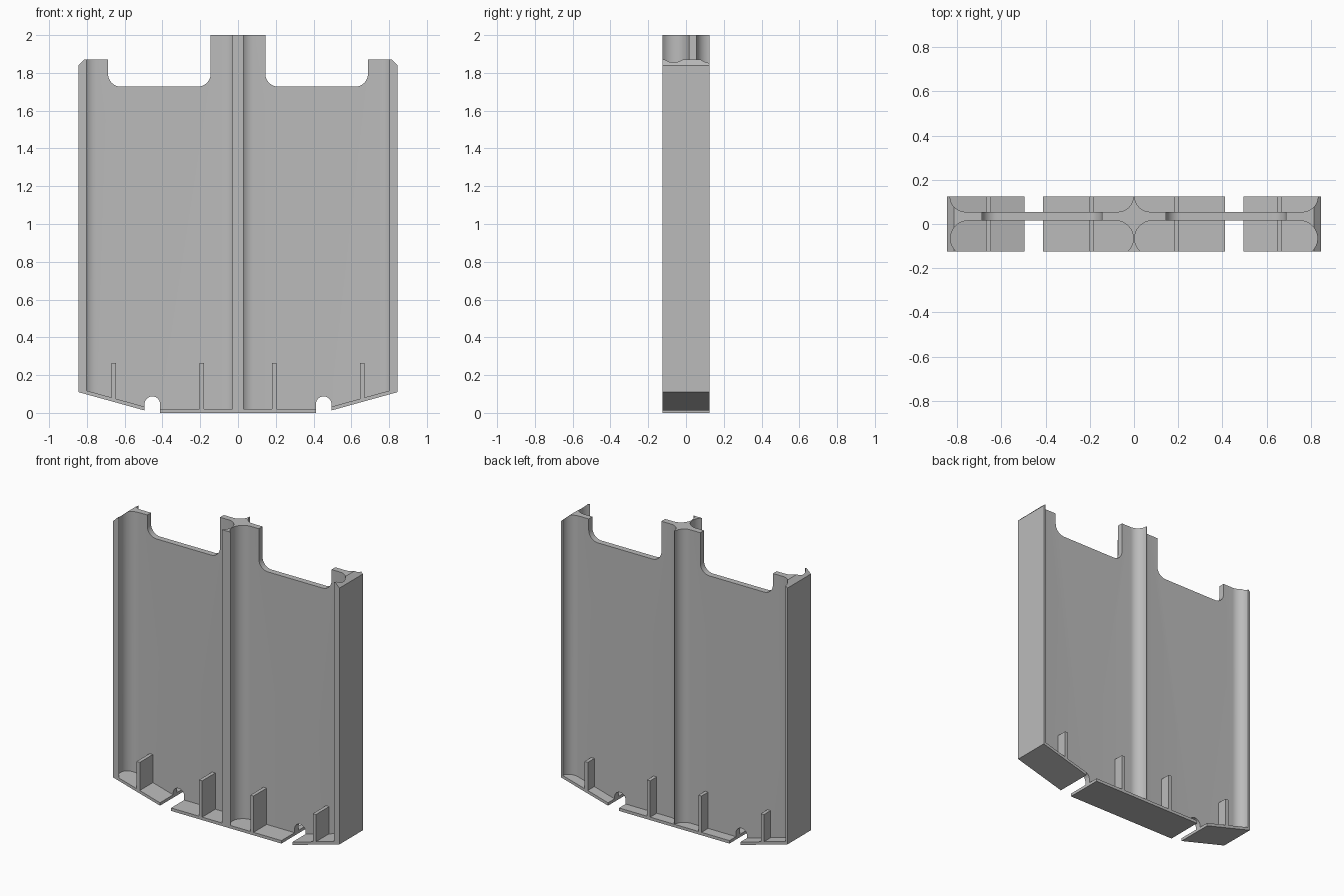
import bpy
import bmesh
from math import cos, sin, radians

cube = bpy.data.objects.get("Cube")
if cube:
    bpy.data.objects.remove(cube, do_unlink=True)

grey = bpy.data.materials.new("plain grey")
grey.use_nodes = True
colour = (0.5, 0.5, 0.5, 1)
grey.diffuse_color = colour
grey.node_tree.nodes["Principled BSDF"].inputs["Base Color"].default_value = colour

DEPTH = 0.125    # half depth
WIDTH = 0.845    # half width
FLOOR = 0.02     # floor thickness


def arc(cx, cy, r, start, end, steps=12):
    angles = [radians(start + (end - start) * i / steps) for i in range(steps + 1)]
    return [(cx + r * cos(a), cy + r * sin(a)) for a in angles]


def mirrored(half):
    """Close a half profile that starts and ends on x = 0."""
    return half + [(-x, y) for x, y in reversed(half[1:-1])]


def prism(name, points, low, high, along):
    """Extrude a profile along z (profile in xy) or along y (profile in xz)."""
    bm = bmesh.new()
    place = (lambda p: (p[0], p[1], low)) if along == "z" else (lambda p: (p[0], low, p[1]))
    face = bm.faces.new([bm.verts.new(place(p)) for p in points])
    new = bmesh.ops.extrude_face_region(bm, geom=[face])["geom"]
    shift = (0, 0, high - low) if along == "z" else (0, high - low, 0)
    bmesh.ops.translate(bm, vec=shift, verts=[v for v in new if isinstance(v, bmesh.types.BMVert)])
    bmesh.ops.recalc_face_normals(bm, faces=bm.faces)
    mesh = bpy.data.meshes.new(name)
    bm.to_mesh(mesh)
    bm.free()
    mesh.materials.append(grey)
    obj = bpy.data.objects.new(name, mesh)
    bpy.context.collection.objects.link(obj)
    return obj


# Cross-section: thin web, pinched centre post and scooped side walls
section = mirrored(
    [(0, -DEPTH)]
    + arc(0.083, -0.065, 0.08, 228.6, 90)
    + arc(0.75, -0.065, 0.08, 90, -48.6)
    + [(0.9, -DEPTH), (0.9, DEPTH)]
    + arc(0.762, DEPTH, 0.07, 0, -90)
    + arc(0.073, DEPTH, 0.07, 270, 180)
    + [(0, DEPTH)])
body = prism("panel_body", section, -0.1, 2.1, "z")

# Front outline: arched slots below, rounded notches above
outline = mirrored(
    [(0, 0), (0.412, 0)]
    + arc(0.4535, 0.046, 0.0415, 180, 0)
    + [(0.495, 0.013), (WIDTH, 0.11), (WIDTH, 1.84), (0.815, 1.87), (0.688, 1.87)]
    + arc(0.62, 1.795, 0.068, 0, -90)
    + arc(0.213, 1.795, 0.068, 270, 180)
    + [(0.145, 2), (0, 2)])
cutter = prism("outline_cutter", outline, -0.2, 0.2, "y")
cutter.hide_render = True

trim = body.modifiers.new("Trim", "BOOLEAN")
trim.operation = "INTERSECT"
trim.solver = "EXACT"
trim.object = cutter
bpy.ops.object.select_all(action="DESELECT")
bpy.context.view_layer.objects.active = body
body.select_set(True)
bpy.ops.object.modifier_apply(modifier=trim.name)
bpy.data.objects.remove(cutter, do_unlink=True)
bpy.ops.object.shade_smooth_by_angle(angle=radians(30))

# Floor plates
prism("centre_floor", [(-0.412, 0), (0.412, 0), (0.412, FLOOR), (-0.412, FLOOR)],
      -DEPTH, DEPTH, "y")
for side, s in (("left", 1), ("right", -1)):
    slope = [(0.495, 0.013), (WIDTH, 0.11), (WIDTH, 0.11 + FLOOR), (0.495, 0.013 + FLOOR)]
    prism(side + "_sloped_floor", [(s * x, z) for x, z in slope], -DEPTH, DEPTH, "y")

    # Upright ribs standing on the floor, through both faces of the web
    for label, x, base in (("inner", 0.192, 0.01), ("outer", 0.658, 0.07)):
        a, b = s * x - 0.012, s * x + 0.012
        prism(f"{side}_{label}_rib", [(a, base), (b, base), (b, 0.265), (a, 0.265)],
              -DEPTH, DEPTH, "y")
